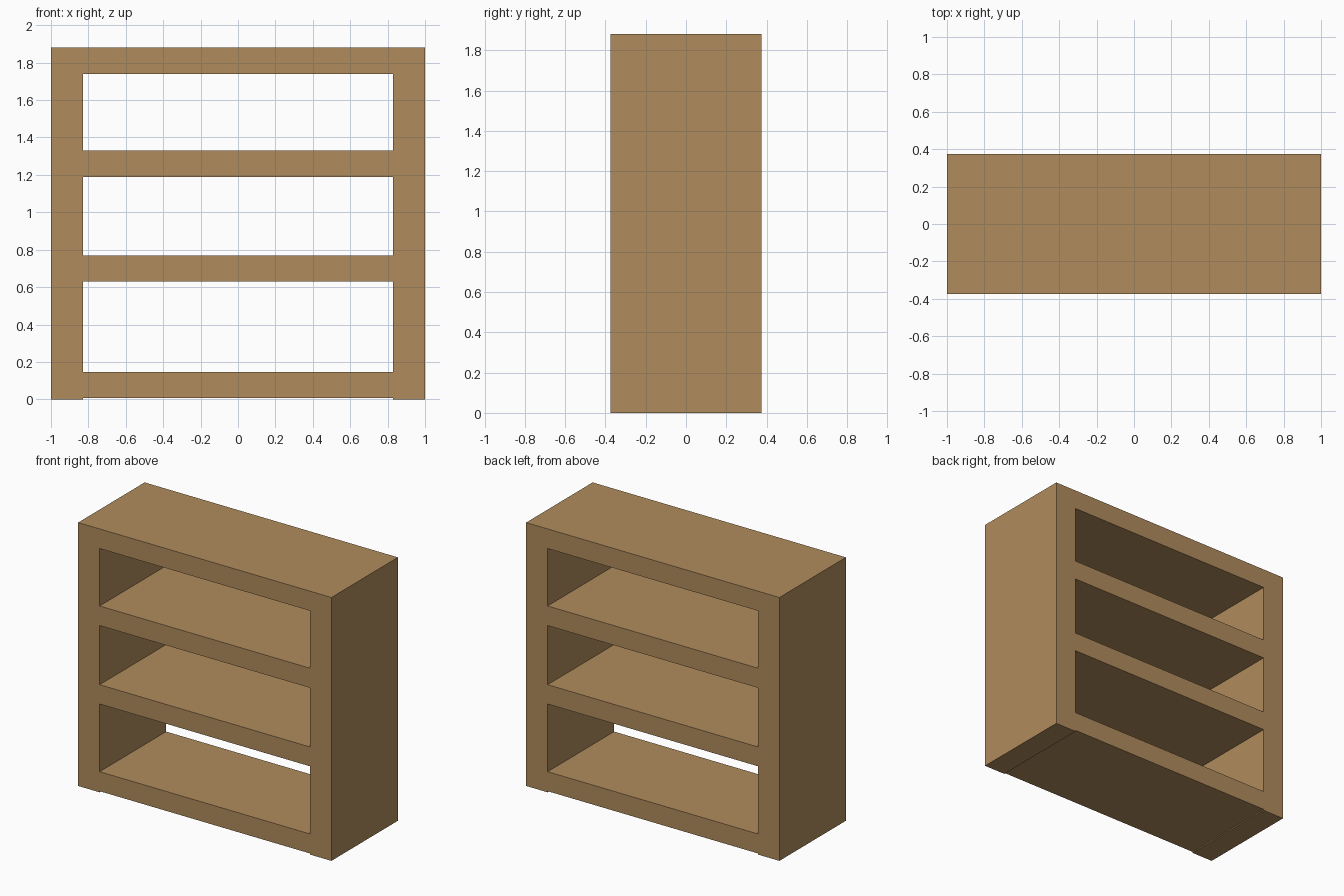
import bpy
import bmesh

cube = bpy.data.objects.get("Cube")
if cube:
    bpy.data.objects.remove(cube, do_unlink=True)

# Plain wood
wood = bpy.data.materials.new("light_brown_wood")
wood.use_nodes = True
colour = (0.434, 0.258, 0.107, 1.0)
wood.diffuse_color = colour
wood.node_tree.nodes["Principled BSDF"].inputs["Base Color"].default_value = colour

# Frame layout: side panels, and the lower and upper edge of each board
HALF_DEPTH = 0.375
columns = [-1.0, -0.83, 0.83, 1.0]
boards = [(0.008, 0.147), (0.63, 0.768), (1.19, 1.33), (1.74, 1.88)]
rows = [0.0] + [z for board in boards for z in board]

# Front face: solid side columns, with boards alternating with openings between
bm = bmesh.new()
grid = [[bm.verts.new((x, -HALF_DEPTH, z)) for x in columns] for z in rows]
for r in range(len(rows) - 1):
    for c in range(len(columns) - 1):
        is_opening = c == 1 and r % 2 == 0
        if not is_opening:
            bm.faces.new((grid[r][c], grid[r][c + 1],
                          grid[r + 1][c + 1], grid[r + 1][c]))

# Carry the frame through to the open back as one closed solid
extruded = bmesh.ops.extrude_face_region(bm, geom=bm.faces[:], use_keep_orig=True)
back = [v for v in extruded["geom"] if isinstance(v, bmesh.types.BMVert)]
bmesh.ops.translate(bm, verts=back, vec=(0, 2 * HALF_DEPTH, 0))
bmesh.ops.recalc_face_normals(bm, faces=bm.faces[:])

mesh = bpy.data.meshes.new("shelf_frame")
bm.to_mesh(mesh)
bm.free()
mesh.materials.append(wood)
shelf = bpy.data.objects.new("shelf_frame", mesh)
bpy.context.collection.objects.link(shelf)
